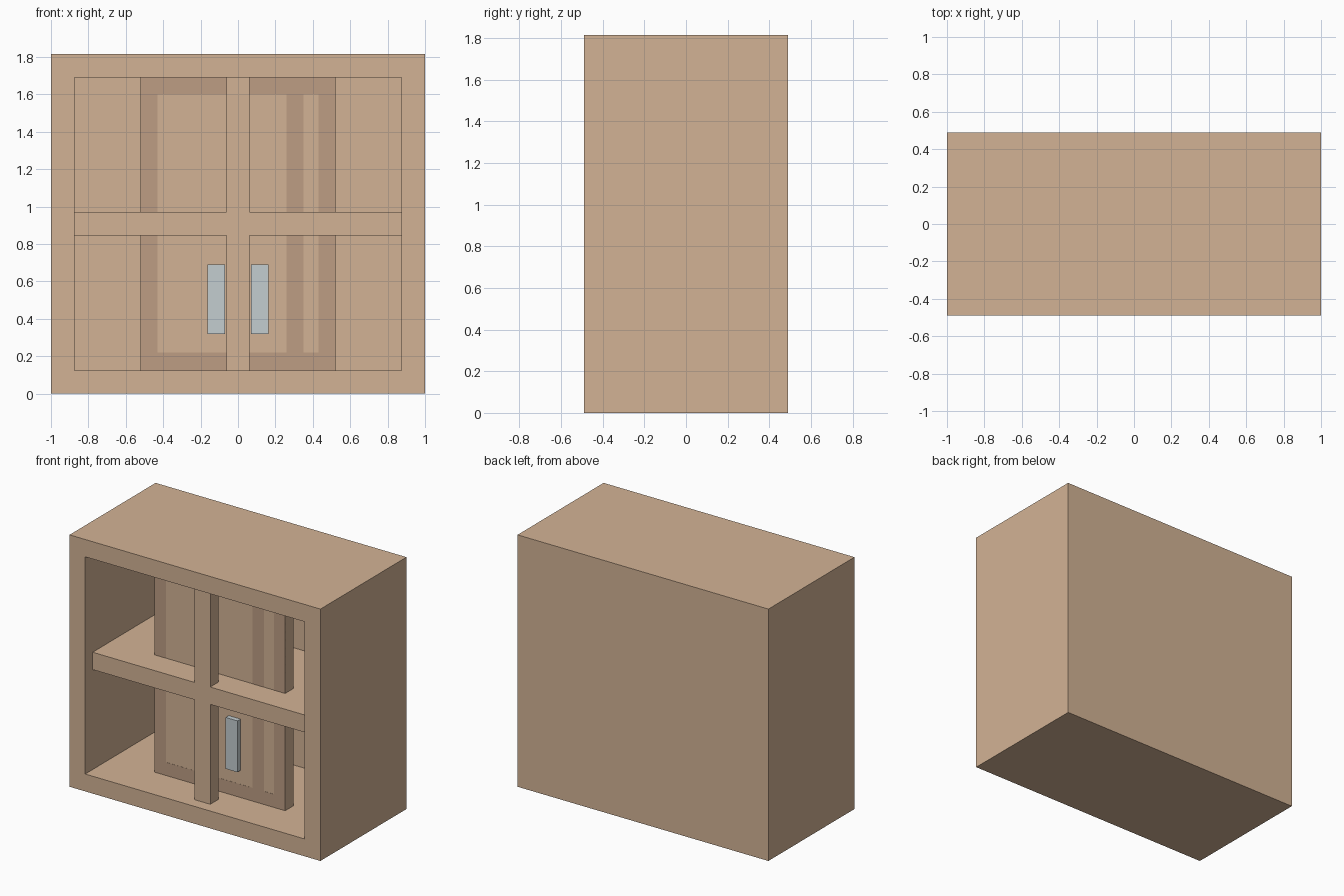
import bpy, bmesh

if "Cube" in bpy.data.objects:
    bpy.data.objects.remove(bpy.data.objects["Cube"])


def material(name, rgb):
    m = bpy.data.materials.new(name)
    m.diffuse_color = (*rgb, 1)
    m.use_nodes = True
    m.node_tree.nodes["Principled BSDF"].inputs["Base Color"].default_value = m.diffuse_color
    return m


WOOD = material("wood", (0.65, 0.45, 0.30))
DARK = material("dark_wood", (0.51, 0.34, 0.23))
METAL = material("pale_metal", (0.55, 0.61, 0.63))


def box_mesh(x, y, z):
    bm = bmesh.new()
    bmesh.ops.create_cube(bm, size=1)
    for v in bm.verts:
        v.co = [r[0] + (c + 0.5) * (r[1] - r[0]) for c, r in zip(v.co, (x, y, z))]
    return bm


def finish(name, bm, mat):
    me = bpy.data.meshes.new(name)
    bm.to_mesh(me)
    bm.free()
    me.materials.append(mat)
    ob = bpy.data.objects.new(name, me)
    bpy.context.collection.objects.link(ob)
    return ob


def box(name, x, y, z, mat=WOOD):
    return finish(name, box_mesh(x, y, z), mat)


# Carcass: solid box hollowed from the front
bm = box_mesh((-1, 1), (-0.49, 0.49), (0, 1.815))
bm.normal_update()
front = min(bm.faces, key=lambda f: f.calc_center_median().y)
bmesh.ops.inset_region(bm, faces=[front], thickness=0.125, use_even_offset=True)
front = min((f for f in bm.faces if all(abs(v.co.x) < 0.95 for v in f.verts)),
            key=lambda f: f.calc_center_median().y)
new = bmesh.ops.extrude_discrete_faces(bm, faces=[front])["faces"][0]
bmesh.ops.translate(bm, vec=(0, 0.895, 0), verts=new.verts[:])
bmesh.ops.recalc_face_normals(bm, faces=bm.faces[:])
finish("carcass", bm, WOOD)

# Shelf and centre post, set back from the front edge
box("shelf", (-0.875, 0.875), (-0.405, 0.405), (0.845, 0.97))
box("centre_post", (-0.0625, 0.0625), (-0.405, -0.31), (0.125, 1.69))

# Inner panel with its darker trim
box("inner_panel", (-0.52, 0.52), (-0.205, -0.11), (0.125, 1.69))
TRIM_Y = (-0.206, -0.2)
for name, x, z in (("trim_left", (-0.52, -0.43), (0.125, 1.69)),
                   ("trim_right", (0.43, 0.52), (0.125, 1.69)),
                   ("trim_slat", (0.26, 0.35), (0.22, 1.60)),
                   ("trim_top", (-0.43, 0.43), (1.60, 1.69)),
                   ("trim_bottom", (-0.43, 0.43), (0.125, 0.22))):
    box(name, x, TRIM_Y, z, DARK)

# Pair of handles
for side, s in (("left", -1), ("right", 1)):
    box("handle_" + side, sorted((s * 0.07, s * 0.163)), (-0.24, -0.195), (0.32, 0.69), METAL)
